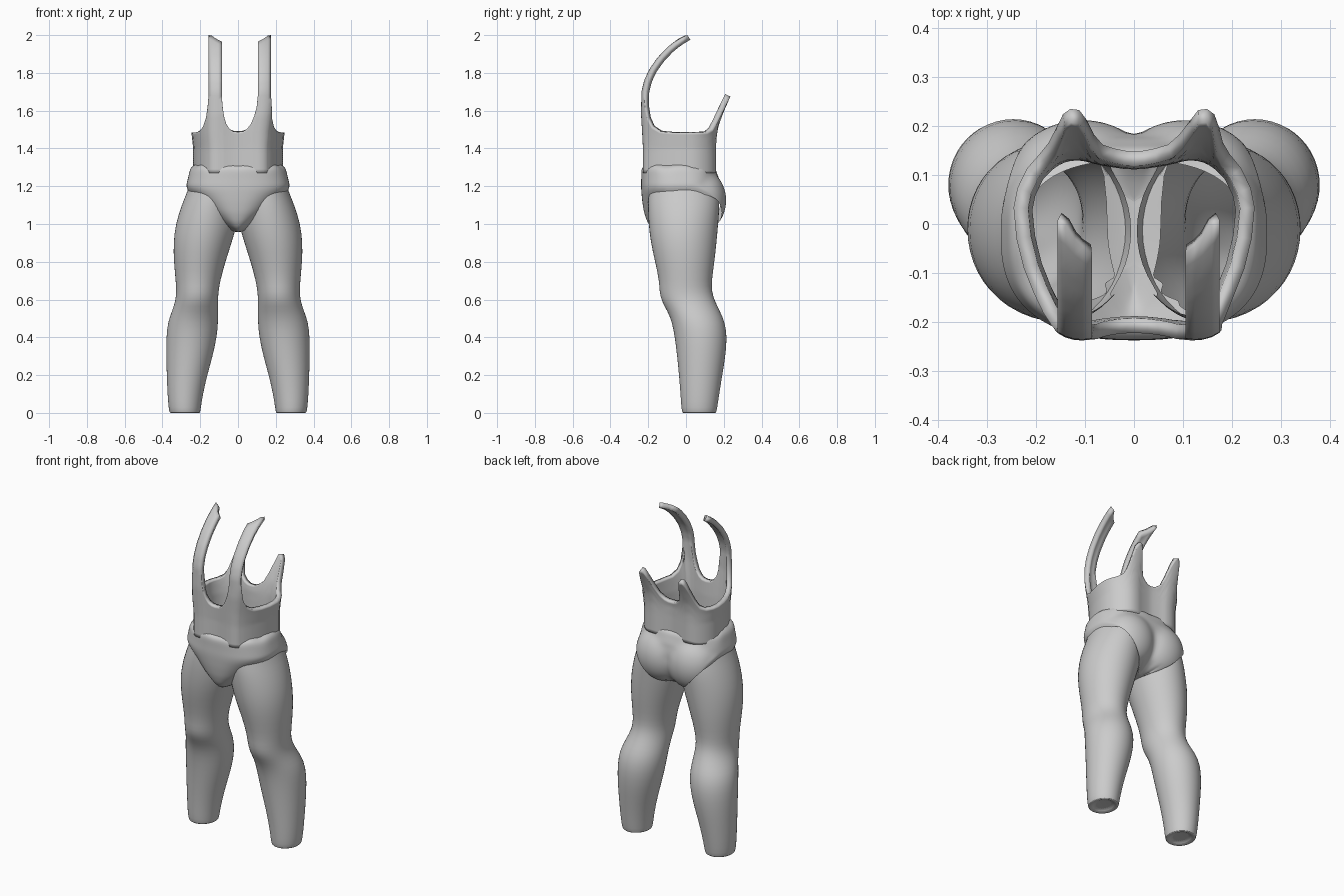
import bpy, bmesh, math

if "Cube" in bpy.data.objects:
    bpy.data.objects.remove(bpy.data.objects["Cube"])

mat = bpy.data.materials.new("plain_grey")
mat.diffuse_color = (0.6, 0.6, 0.6, 1)
mat.use_nodes = True
mat.node_tree.nodes["Principled BSDF"].inputs["Base Color"].default_value = mat.diffuse_color


def lerp_table(table, z):
    """Interpolate rows of (z, values...) sorted by rising z."""
    if z <= table[0][0]:
        return table[0][1:]
    for a, b in zip(table, table[1:]):
        if z <= b[0]:
            f = (z - a[0]) / (b[0] - a[0])
            return [p + (q - p) * f for p, q in zip(a[1:], b[1:])]
    return table[-1][1:]


def grid_object(name, rows, closed=False, keep=None, drop=None, mirror=True,
                merge=False, cap=False, thickness=0, subdiv=0):
    """Skin rows of points, optionally mirror across x, then smooth."""
    bm = bmesh.new()
    vs = [[bm.verts.new(p) for p in r] for r in rows]
    n = len(rows[0])
    for j, (lo, hi) in enumerate(zip(vs, vs[1:])):
        for i in range(n if closed else n - 1):
            k = (i + 1) % n
            if keep is None or keep(j, i, k):
                bm.faces.new((lo[i], lo[k], hi[k], hi[i]))
    if cap:
        bm.faces.new(vs[0][::-1])
    if drop:
        bad = [f for f in bm.faces if drop(f.calc_center_median())]
        bmesh.ops.delete(bm, geom=bad, context='FACES')
    loose = [v for v in bm.verts if not v.link_faces]
    bmesh.ops.delete(bm, geom=loose, context='VERTS')
    me = bpy.data.meshes.new(name)
    bm.to_mesh(me)
    bm.free()
    me.materials.append(mat)
    ob = bpy.data.objects.new(name, me)
    bpy.context.collection.objects.link(ob)
    if mirror:
        m = ob.modifiers.new("mirror", 'MIRROR')
        m.use_mirror_merge = m.use_clip = merge
        m.merge_threshold = 0.0005
    if subdiv:
        s = ob.modifiers.new("smooth", 'SUBSURF')
        s.levels = s.render_levels = subdiv
    if thickness:
        s = ob.modifiers.new("cloth", 'SOLIDIFY')
        s.thickness = thickness
        s.offset = -1
    bpy.context.view_layer.objects.active = ob
    ob.select_set(True)
    bpy.ops.object.shade_smooth_by_angle(angle=math.radians(50))
    ob.select_set(False)
    return ob


# Legs: z, inner x, outer x, front y, back y
LEG = [
    (0.0, .20, .362, -.02, .16), (0.02, .197, .368, -.025, .165),
    (0.1, .185, .374, -.03, .177), (0.2, .162, .378, -.038, .193),
    (0.3, .133, .381, -.048, .21), (0.4, .111, .381, -.06, .219),
    (0.48, .104, .373, -.075, .208), (0.54, .105, .35, -.10, .18),
    (0.59, .105, .333, -.130, .155), (0.64, .103, .327, -.142, .138),
    (0.70, .093, .331, -.143, .137), (0.8, .066, .341, -.165, .152),
    (0.9, .032, .344, -.188, .163), (1.0, .004, .332, -.20, .172),
    (1.1, .0, .30, -.204, .18), (1.16, .0, .274, -.20, .175),
    (1.23, .0, .25, -.19, .16),
]


def leg_ring(z, x0, x1, y0, y1, n=24):
    cx, cy, rx, ry = (x0 + x1) / 2, (y0 + y1) / 2, (x1 - x0) / 2, (y1 - y0) / 2
    return [(cx + rx * math.cos(2 * math.pi * i / n),
             cy + ry * math.sin(2 * math.pi * i / n), z) for i in range(n)]


# recessed ankle end and turned-in hem, then the outside of the leg
leg_rows = [leg_ring(0.014, .23, .332, .008, .132), leg_ring(0.004, .226, .336, .004, .136),
            leg_ring(0.0, .206, .357, -.014, .154)]
leg_rows += [leg_ring(*r) for r in LEG]
grid_object("legs", leg_rows, closed=True, cap=True, subdiv=1,
            drop=lambda c: c.z > 1.02 and c.x < 0.04)


# Briefs: z, front half width, back half width, front y, back y
BRIEFS = [
    (0.95, .0, .0, -.10, .03), (0.97, .03, .08, -.175, .09),
    (1.01, .08, .15, -.205, .14), (1.06, .138, .19, -.222, .16),
    (1.12, .198, .236, -.232, .17), (1.175, .262, .266, -.237, .18),
    (1.20, .275, .275, -.238, .18), (1.24, .266, .266, -.237, .175),
    (1.28, .256, .256, -.237, .16), (1.30, .247, .247, -.232, .153),
    (1.312, .225, .225, -.21, .13),
]
LEVELS = [.95, .97, .99, 1.01, 1.035, 1.06, 1.09, 1.12, 1.15, 1.175, 1.2, 1.22,
          1.24, 1.26, 1.28, 1.3, 1.312]


def briefs_row(z, n=36):
    wf, wb, yf, yb = lerp_table(BRIEFS, z)
    row = []
    for i in range(n + 1):
        t = math.pi * i / n
        back = (1 - math.cos(t)) / 2
        c = math.cos(t)
        x = (wf + (wb - wf) * back) * math.sin(t) ** 0.82 if 0 < i < n else 0
        y = -0.02 + ((yf if c > 0 else yb) + 0.02) * abs(c) ** 0.78
        if c < 0:  # rounded seat with a centre crease
            q = 1 - ((x - .105) / .16) ** 2 - ((z - 1.125) / .17) ** 2
            if q > 0:
                y = max(y, .073 + .14 * math.sqrt(q))
        dz = 0.004 * math.sin(9 * t) if z > 1.27 else 0  # uneven waist edge
        row.append((x, y, z + dz))
    return row


def inside_leg(c):
    x0, x1, y0, y1 = lerp_table(LEG, c.z)
    u = (c.x - (x0 + x1) / 2) / ((x1 - x0) / 2)
    v = (c.y - (y0 + y1) / 2) / ((y1 - y0) / 2)
    return c.z < 1.17 and u * u + v * v < 0.86


grid_object("briefs", [briefs_row(z) for z in LEVELS], drop=inside_leg,
            merge=True, subdiv=1)


# Bodice with shoulder straps: x, y, height of the top edge, front to back
HALF = [
    (0, -.222, 1.487), (.025, -.223, 1.49), (.045, -.225, 1.503), (.062, -.227, 1.53),
    (.074, -.229, 1.57), (.081, -.23, 1.62), (.086, -.23, 1.965), (.105, -.232, 1.975),
    (.122, -.231, 1.985), (.14, -.226, 1.998), (.156, -.217, 2.0), (.161, -.211, 1.62),
    (.17, -.20, 1.56), (.185, -.18, 1.515), (.205, -.14, 1.49), (.225, -.09, 1.485),
    (.24, -.03, 1.483), (.246, .03, 1.483), (.238, .07, 1.483), (.218, .11, 1.485),
    (.193, .136, 1.50), (.174, .149, 1.54), (.159, .156, 1.60), (.145, .16, 1.655),
    (.13, .162, 1.675), (.112, .162, 1.67), (.097, .16, 1.63), (.082, .156, 1.565),
    (.064, .152, 1.52), (.04, .148, 1.497), (.018, .145, 1.488), (0, .144, 1.487),
]
BODICE = HALF + [(-x, y, h) for x, y, h in HALF[-2:0:-1]]
FRONT_LEAN = [(1.48, 0), (1.58, -.006), (1.7, -.004), (1.76, .01), (1.82, .038),
              (1.88, .08), (1.94, .137), (1.98, .19), (2.0, .225)]
BACK_LEAN = [(1.46, 0), (1.52, .01), (1.6, .04), (1.675, .073)]
WAIST = [(1.26, .965), (1.32, .965), (1.4, .965), (1.48, 1.0)]
BODY_ROWS, STRAP_ROWS, SPLIT = 20, 14, 1.68


def bodice_point(x, y, z):
    lean = lerp_table(FRONT_LEAN if y < 0 else BACK_LEAN, z)[0]
    k = lerp_table(WAIST, z)[0]
    # the straps on one side sit slightly further out
    shift = 0.019 * min(max((z - 1.48) / 0.15, 0), 1) if x > 0 else 0
    return (x * k + shift, y * (k + 1) / 2 + lean, z)


bodice_rows = []
for j in range(BODY_ROWS + 1):
    bodice_rows.append([bodice_point(x, y, 1.27 + (min(h, SPLIT) - 1.27) * j / BODY_ROWS)
                        for x, y, h in BODICE])
for j in range(1, STRAP_ROWS + 1):
    bodice_rows.append([bodice_point(x, y, SPLIT + (max(h, SPLIT) - SPLIT) * j / STRAP_ROWS)
                        for x, y, h in BODICE])


def bodice_face(j, i, k):
    return j < BODY_ROWS or min(BODICE[i][2], BODICE[k][2]) > SPLIT


grid_object("bodice_with_straps", bodice_rows, closed=True, keep=bodice_face,
            mirror=False, thickness=0.03)
